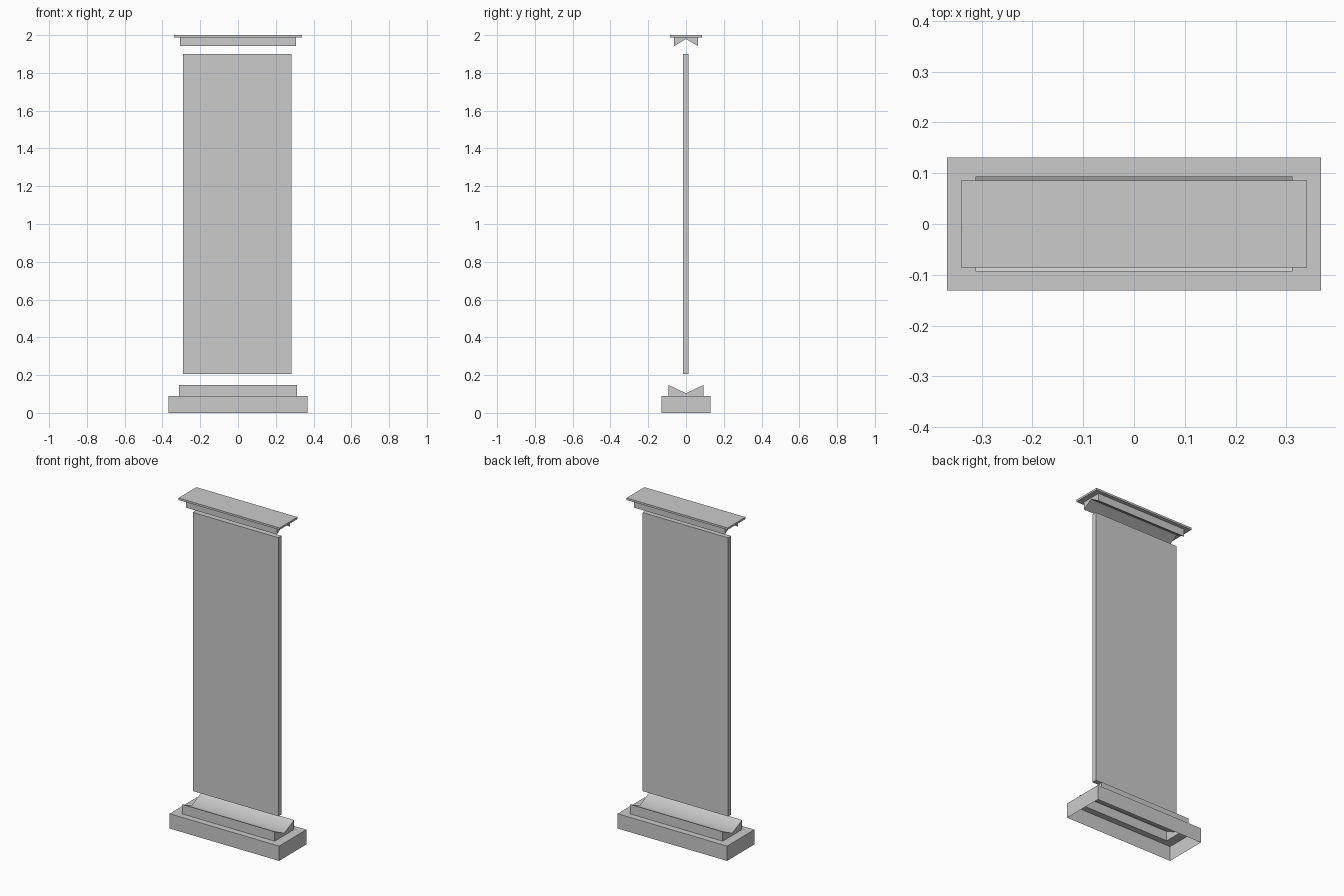
import bpy, math
from mathutils import Vector

if "Cube" in bpy.data.objects:
    bpy.data.objects.remove(bpy.data.objects["Cube"])


def finish(name, verts, faces):
    mesh = bpy.data.meshes.new(name)
    mesh.from_pydata(verts, [], faces)
    mesh.update()
    obj = bpy.data.objects.new(name, mesh)
    bpy.context.collection.objects.link(obj)
    bpy.ops.object.select_all(action='DESELECT')
    obj.select_set(True)
    bpy.context.view_layer.objects.active = obj
    bpy.ops.object.shade_smooth_by_angle(angle=math.radians(60))
    return obj


def ring(x, y, z, z_mid=None):
    """Six-point rectangle loop whose end midpoints can sit at another height."""
    m = z if z_mid is None else z_mid
    return [(-x, -y, z), (x, -y, z), (x, 0, m), (x, y, z), (-x, y, z), (-x, 0, m)]


def tiered(name, rings, start_cap):
    """Shell of stacked loops, closed by two sloped halves at the last loop."""
    verts = [v for r in rings for v in r]
    faces = []
    for k in range(len(rings) - 1):
        a, b = 6 * k, 6 * k + 6
        for i in range(6):
            j = (i + 1) % 6
            faces.append((a + i, a + j, b + j, b + i))
    e = 6 * (len(rings) - 1)
    faces += [(e, e + 1, e + 2, e + 5), (e + 5, e + 2, e + 3, e + 4)]
    if start_cap:
        faces.append((5, 4, 3, 2, 1, 0))
    # loops that run downwards need their winding reversed
    if rings[-1][0][2] < rings[0][0][2]:
        faces = [f[::-1] for f in faces]
    return finish(name, verts, faces)


# Hollow base, open underneath, with a V-grooved plinth on top
tiered("base", [ring(.368, .131, 0), ring(.368, .131, .09),
                ring(.312, .093, .09), ring(.312, .093, .148, .104)], False)

# Cap plate with a V-notched moulding underneath
tiered("cap", [ring(.34, .086, 2.0), ring(.34, .086, 1.988),
               ring(.306, .063, 1.988), ring(.306, .063, 1.942, 1.979)], True)

# Tall thin panel floating between base and cap
bpy.ops.mesh.primitive_cube_add(size=1, location=(-.004, -.002, 1.052))
panel = bpy.context.object
panel.name = "panel"
panel.scale = (.576, .03, 1.694)
bpy.ops.object.transform_apply(location=False, rotation=False, scale=True)
